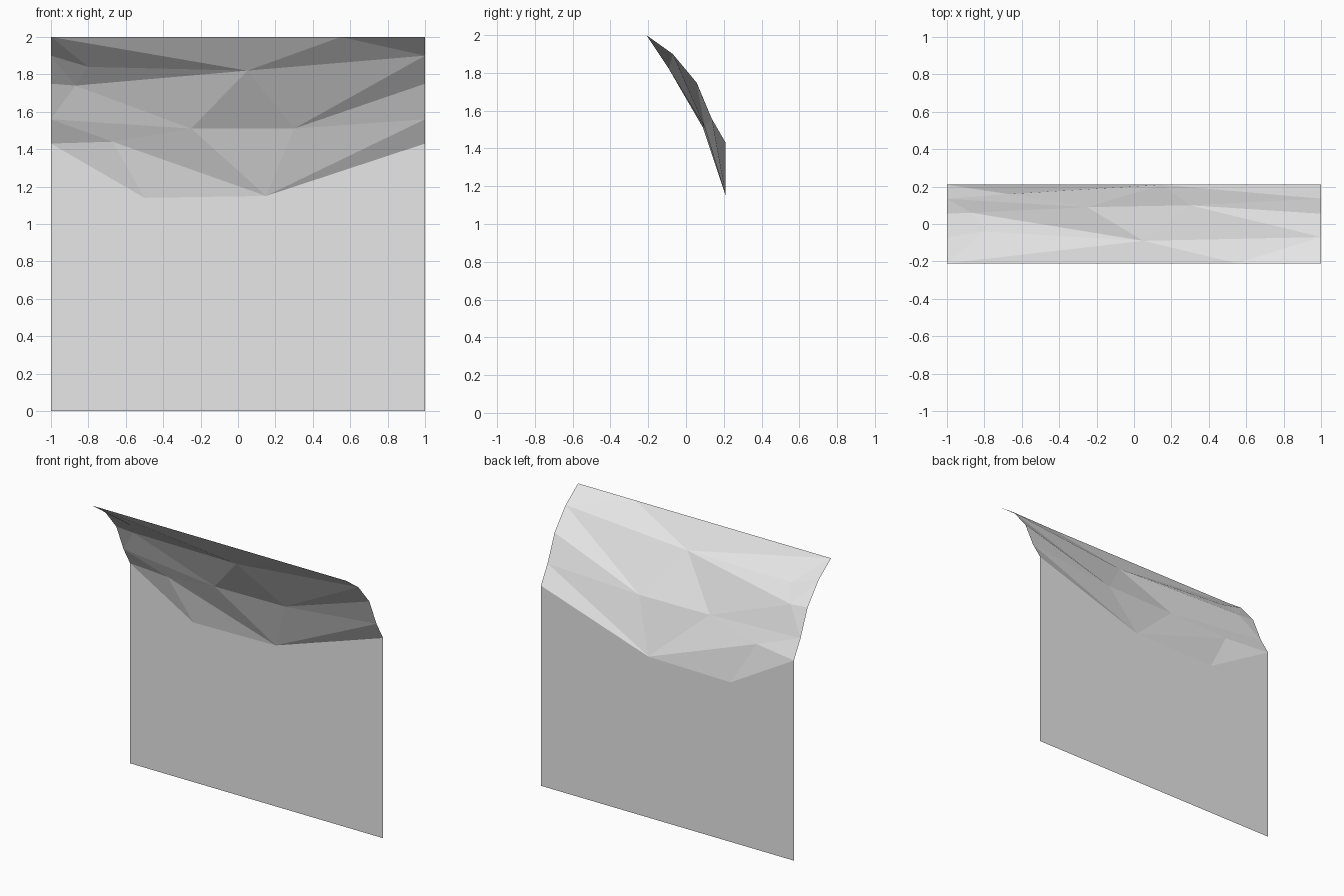
import bpy, bmesh

if "Cube" in bpy.data.objects:
    bpy.data.objects.remove(bpy.data.objects["Cube"], do_unlink=True)

grey = bpy.data.materials.new("plain_grey")
grey.use_nodes = True
grey.diffuse_color = (0.8, 0.8, 0.8, 1)
grey.node_tree.nodes["Principled BSDF"].inputs["Base Color"].default_value = (0.8, 0.8, 0.8, 1)


def build_sheet(name, points, faces):
    """Flat-shaded sheet from named points, with its front turned to -y."""
    bm = bmesh.new()
    verts = {key: bm.verts.new(co) for key, co in points.items()}
    for face in faces:
        bm.faces.new([verts[key] for key in face])
    bmesh.ops.recalc_face_normals(bm, faces=bm.faces)
    if sum(f.normal.y * f.calc_area() for f in bm.faces) > 0:
        bmesh.ops.reverse_faces(bm, faces=bm.faces)
    mesh = bpy.data.meshes.new(name)
    bm.to_mesh(mesh)
    bm.free()
    mesh.materials.append(grey)
    obj = bpy.data.objects.new(name, mesh)
    bpy.context.collection.objects.link(obj)
    return obj


# Curved side profile, from the crest down to the wall, used on both ends
profile = [(-0.21, 2), (-0.07, 1.9), (0.055, 1.75), (0.135, 1.56), (0.21, 1.43)]
points = {}
for left, right, (y, z) in zip("abcde", "vwxyz", profile):
    points[left] = (-1, y, z)
    points[right] = (1, y, z)

# Irregular points of the faceted surface
points.update({
    "T": (0.55, -0.21, 2),
    "A": (-0.8, -0.04, 1.84),
    "B": (-0.87, 0.06, 1.74),
    "C": (0.05, -0.09, 1.82),
    "D": (-0.25, 0.09, 1.51),
    "E": (0.3, 0.1, 1.51),
    "F": (-0.67, 0.16, 1.44),
    "G": (-0.5, 0.21, 1.14),
    "H": (0.15, 0.21, 1.15),
})

# Faceted overhang
triangles = ("aCT Tvw TwC aAC abA bBA ABC bcB cdB BdD dFD BDC "
             "CDE CEw wEx xEy EDH DFH EHy yHz deF eGF FGH").split()
build_sheet("faceted_overhang", points, triangles)

# Flat wall below, dropped from the lower edge of the overhang to the ground
rim = "eGHz"
wall = {key: points[key] for key in rim}
wall.update({key + "_foot": (points[key][0], points[key][1], 0) for key in rim})
panels = [(p, q, q + "_foot", p + "_foot") for p, q in zip(rim, rim[1:])]
build_sheet("flat_wall", wall, panels)
